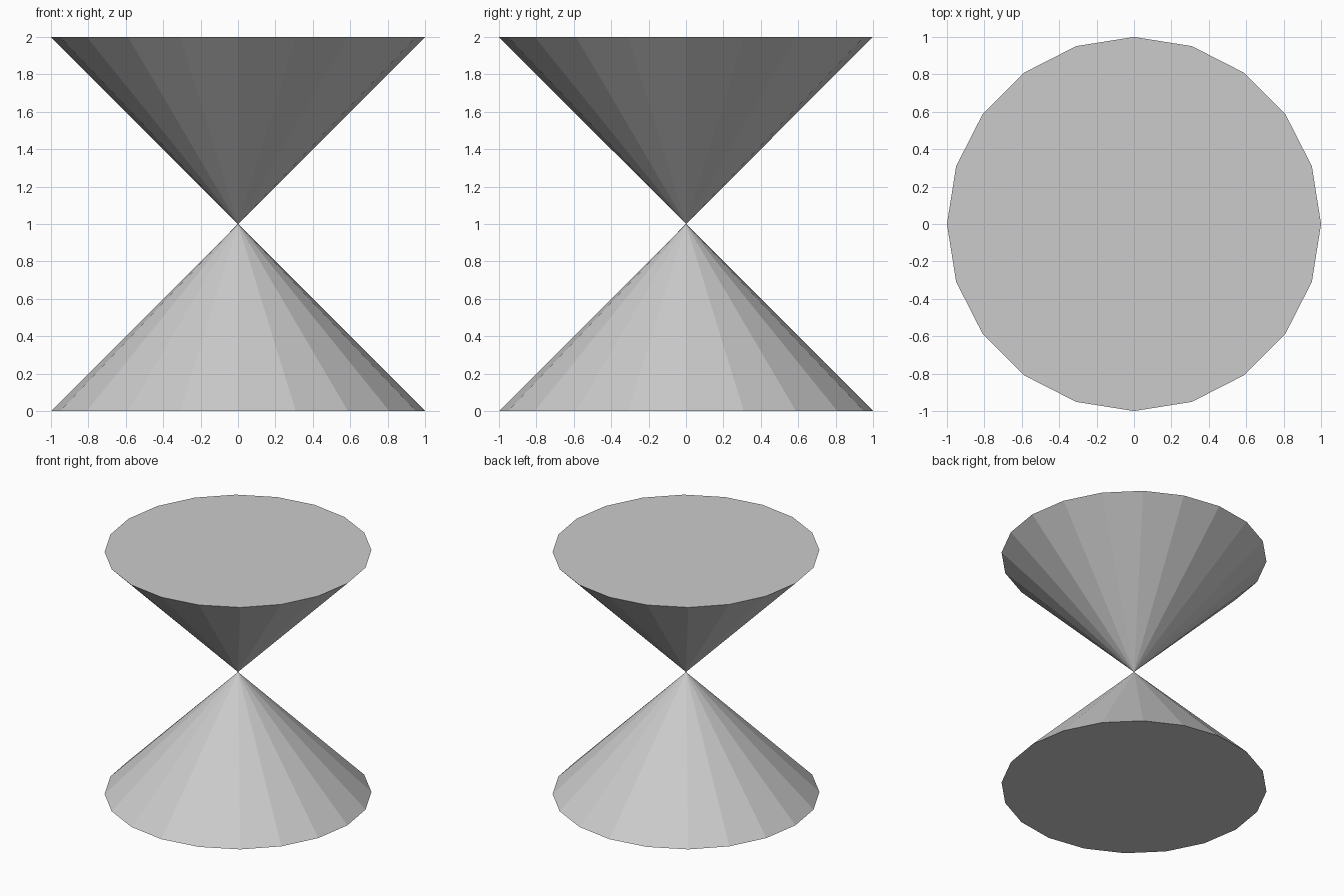
import bpy
import math

if "Cube" in bpy.data.objects:
    bpy.data.objects.remove(bpy.data.objects["Cube"])

SIDES = 20


def add_cone(name, z, flip):
    # Capped, flat-shaded cone one unit tall, its tip at z = 1
    bpy.ops.mesh.primitive_cone_add(
        vertices=SIDES, radius1=1.0, radius2=0.0, depth=1.0,
        end_fill_type='NGON', location=(0, 0, z),
        rotation=(math.pi if flip else 0, 0, 0))
    cone = bpy.context.object
    cone.name = name
    bpy.ops.object.transform_apply(location=True, rotation=True, scale=True)
    return cone


# Lower cone points up, upper cone points down; the tips meet
add_cone("lower_cone", 0.5, False)
add_cone("upper_cone", 1.5, True)
